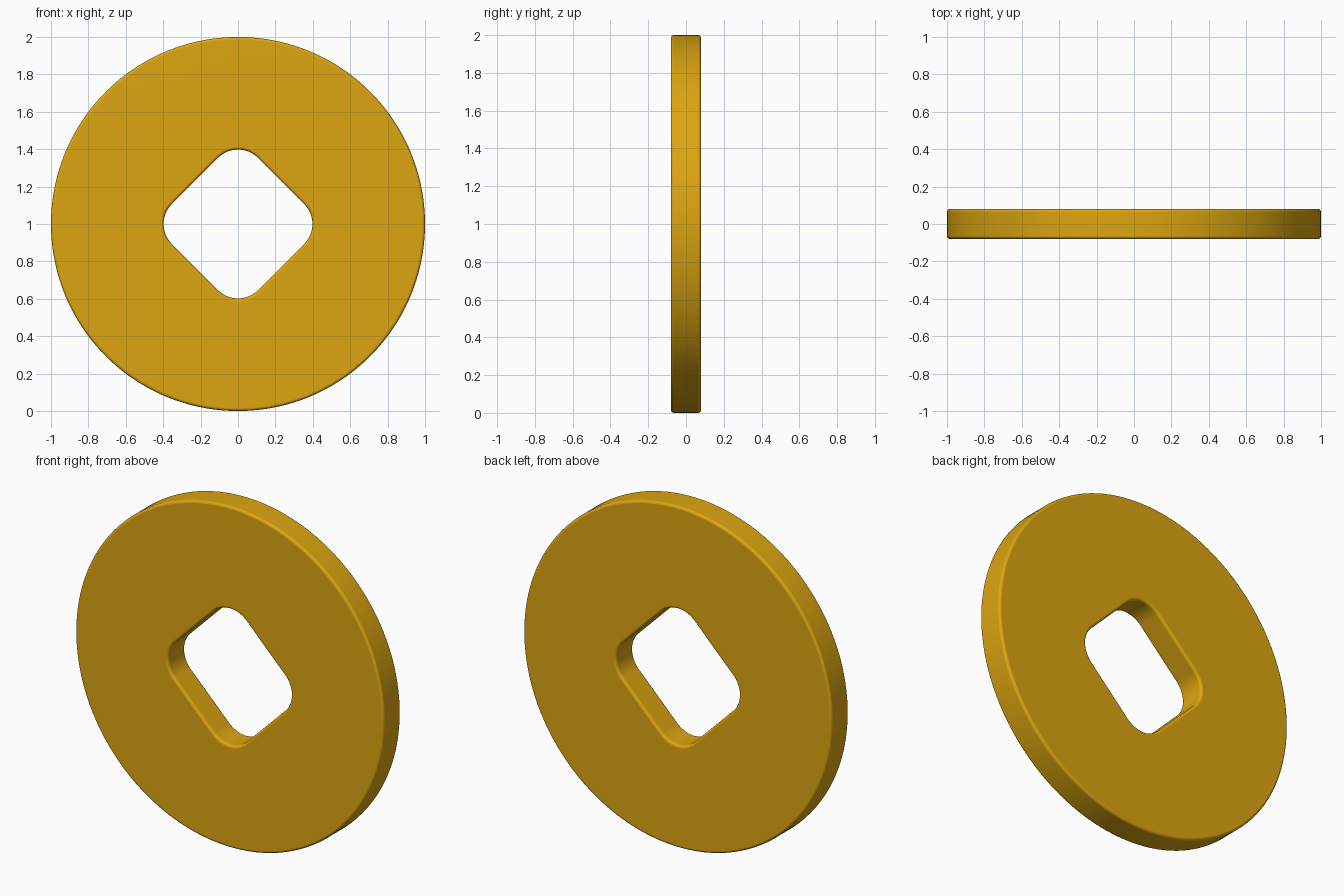
import bpy, bmesh
from math import cos, sin, pi

if "Cube" in bpy.data.objects:
    bpy.data.objects.remove(bpy.data.objects["Cube"])

R, HALF = 1.0, 0.08          # disc radius, half thickness
CORNER_C, CORNER_R = 0.248, 0.15   # rounded diamond hole: corner centre and radius
BEV, SEG, N = 0.016, 4, 32   # edge rounding, its steps, points per quadrant


def ring(bm, y, inset, hole):
    """One closed loop of the outer rim or of the hole, moved into the material by inset."""
    verts = []
    for k in range(4):
        for j in range(N):
            if hole:
                a = k * pi / 2 - pi / 4 + j / (N - 1) * pi / 2
                x = CORNER_C * cos(k * pi / 2) + (CORNER_R + inset) * cos(a)
                z = CORNER_C * sin(k * pi / 2) + (CORNER_R + inset) * sin(a)
            else:
                a = k * pi / 2 - pi / 4 + (j + 0.5) / N * pi / 2
                x, z = (R - inset) * cos(a), (R - inset) * sin(a)
            verts.append(bm.verts.new((x, y, z + R)))
    return verts


# Rounded cross-section of an edge, front to back: (y, inset)
arc = [i / SEG * pi / 2 for i in range(SEG + 1)]
front = [(-HALF + BEV * (1 - sin(a)), BEV * (1 - cos(a))) for a in reversed(arc)]
side = front + [(-y, d) for y, d in reversed(front)]

# Sweep the section round: outer rim front to back, then hole back to front
bm = bmesh.new()
rings = [ring(bm, y, d, False) for y, d in side]
rings += [ring(bm, y, d, True) for y, d in reversed(side)]
for a, b in zip(rings, rings[1:] + rings[:1]):
    for i in range(len(a)):
        j = (i + 1) % len(a)
        bm.faces.new((a[i], a[j], b[j], b[i]))
bmesh.ops.recalc_face_normals(bm, faces=bm.faces)
mesh = bpy.data.meshes.new("coin_disc")
bm.to_mesh(mesh)
bm.free()

coin = bpy.data.objects.new("coin_disc", mesh)
bpy.context.collection.objects.link(coin)
bpy.context.view_layer.objects.active = coin
coin.select_set(True)
bpy.ops.object.shade_smooth_by_angle(angle=pi / 5)

# Keep the flat faces flat next to the rounded edges
weighted = coin.modifiers.new("flat_faces", 'WEIGHTED_NORMAL')
weighted.keep_sharp = True

gold = bpy.data.materials.new("gold")
gold.diffuse_color = (0.72, 0.38, 0.005, 1)
gold.use_nodes = True
gold.node_tree.nodes["Principled BSDF"].inputs["Base Color"].default_value = gold.diffuse_color
mesh.materials.append(gold)
